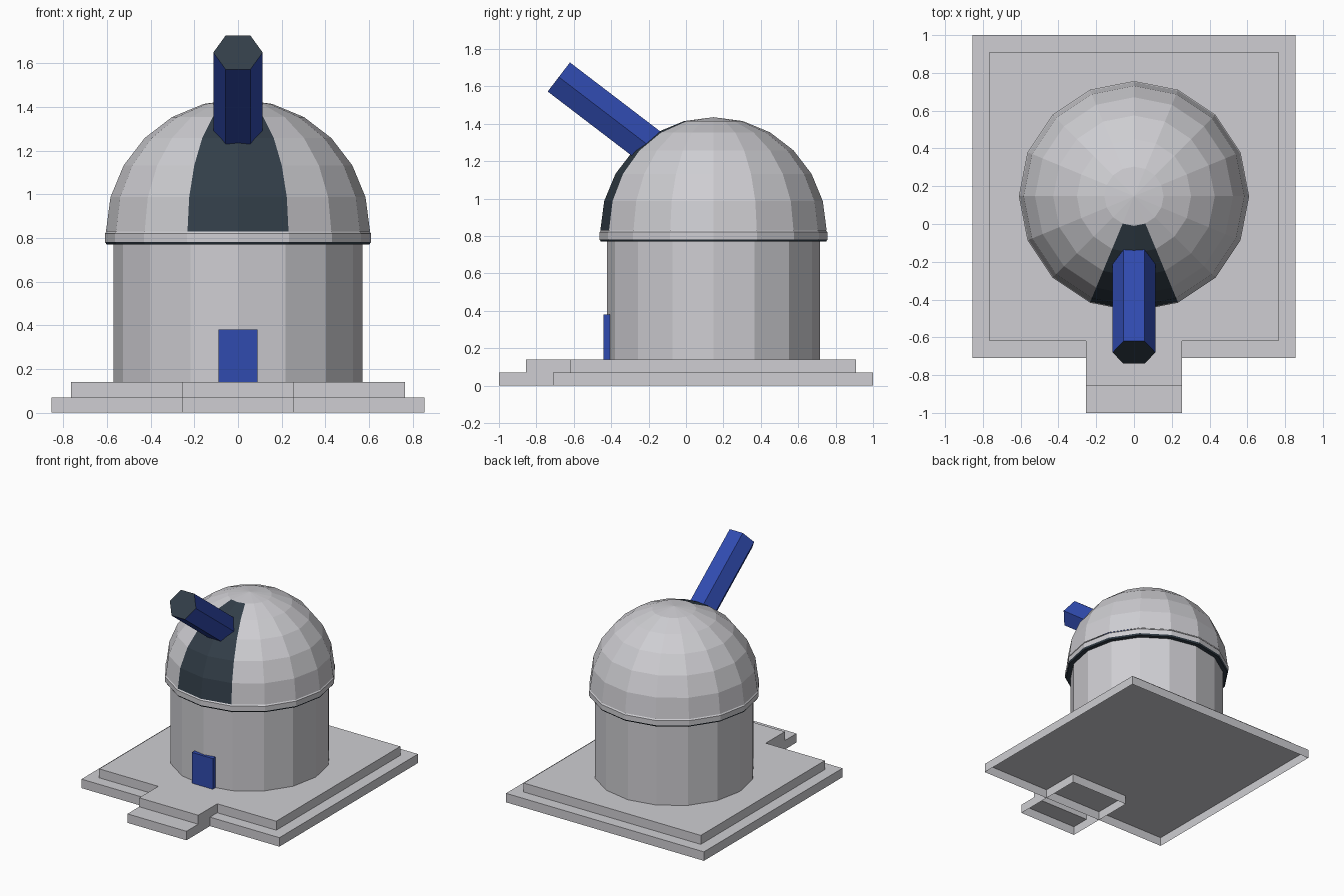
import bpy, bmesh, math
from mathutils import Vector, Matrix

if "Cube" in bpy.data.objects:
    bpy.data.objects.remove(bpy.data.objects["Cube"])

CY = 0.147      # centre of the round tower along y
SIDES = 16


def material(name, rgb):
    m = bpy.data.materials.new(name)
    m.diffuse_color = (*rgb, 1)
    m.use_nodes = True
    m.node_tree.nodes["Principled BSDF"].inputs["Base Color"].default_value = m.diffuse_color
    return m


GREY = material("pale_grey", (0.62, 0.615, 0.645))
BLUE = material("blue", (0.03, 0.07, 0.43))
SLATE = material("slate", (0.032, 0.048, 0.065))


def finish(name, bm, mats):
    bmesh.ops.recalc_face_normals(bm, faces=bm.faces)
    me = bpy.data.meshes.new(name)
    bm.to_mesh(me)
    bm.free()
    for m in mats:
        me.materials.append(m)
    ob = bpy.data.objects.new(name, me)
    bpy.context.collection.objects.link(ob)
    return ob


def box(name, x, y0, y1, z0, z1, mat, open_bottom=False):
    bm = bmesh.new()
    bmesh.ops.create_cube(bm, size=1)
    for v in bm.verts:
        v.co = (v.co.x * 2 * x, y1 if v.co.y > 0 else y0, z1 if v.co.z > 0 else z0)
    bmesh.ops.recalc_face_normals(bm, faces=bm.faces)
    if open_bottom:
        low = [f for f in bm.faces if f.normal.z < -0.9]
        bmesh.ops.delete(bm, geom=low, context='FACES')
    return finish(name, bm, [mat])


def lathe(name, profile, mats, rule=None):
    """Revolve (radius, z) points around the tower axis."""
    bm = bmesh.new()
    vs = [bm.verts.new((r, 0, z)) for r, z in profile]
    es = [bm.edges.new(p) for p in zip(vs, vs[1:])]
    bmesh.ops.spin(bm, geom=vs + es, cent=(0, 0, 0), axis=(0, 0, 1),
                   angle=2 * math.pi, steps=SIDES, use_duplicate=False)
    bmesh.ops.remove_doubles(bm, verts=bm.verts, dist=1e-4)
    if rule:
        for f in bm.faces:
            f.material_index = rule(f.calc_center_median())
    bmesh.ops.translate(bm, verts=bm.verts, vec=(0, CY, 0))
    return finish(name, bm, mats)


# Two stacked terrace slabs
box("lower_slab", 0.855, -0.71, 1.0, 0, 0.07, GREY, open_bottom=True)
box("upper_slab", 0.765, -0.62, 0.91, 0.07, 0.14, GREY)

# Hollow entrance steps extruded from a stair profile
bm = bmesh.new()
stair = [(-1.0, 0), (-1.0, 0.07), (-0.855, 0.07), (-0.855, 0.14), (-0.4, 0.14), (-0.4, 0)]
face = bm.faces.new([bm.verts.new((-0.255, y, z)) for y, z in stair])
ext = bmesh.ops.extrude_face_region(bm, geom=[face], use_keep_orig=True)
bmesh.ops.translate(bm, vec=(0.51, 0, 0),
                    verts=[g for g in ext["geom"] if isinstance(g, bmesh.types.BMVert)])
bmesh.ops.delete(bm, context='FACES',
                 geom=[f for f in bm.faces if all(v.co.z < 0.001 for v in f.verts)])
finish("entrance_steps", bm, [GREY])

# Round tower wall and door
lathe("tower_wall", [(0.57, 0.14), (0.57, 0.80)], [GREY])
box("door", 0.09, -0.44, -0.40, 0.14, 0.38, BLUE)

# Dome collar with a dark underside
lathe("dome_collar",
      [(0.55, 0.77), (0.602, 0.77), (0.61, 0.782), (0.61, 0.82), (0.60, 0.831), (0.55, 0.831)],
      [GREY, SLATE], lambda c: int(c.z < 0.78))

# Dome; the two front columns below the cap form the dark slit
R = 0.605
arc = [(R * math.cos(math.radians(a)), 0.83 + R * math.sin(math.radians(a)))
       for a in range(0, 90, 15)] + [(0, 0.83 + R)]
lathe("dome", arc, [GREY, SLATE],
      lambda c: int(c.z < 1.41 and c.y < 0 and abs(math.atan2(c.x, -c.y)) < math.radians(22)))

# Hexagonal telescope tube with a dark open end
bm = bmesh.new()
bmesh.ops.create_cone(bm, cap_ends=True, segments=6, radius1=0.113, radius2=0.113, depth=0.64)
bmesh.ops.recalc_face_normals(bm, faces=bm.faces)
for f in bm.faces:
    f.material_index = int(f.normal.z > 0.9)
# put hexagon corners at the left and right
widest = max(abs(v.co.x) for v in bm.verts)
if widest < 0.11:
    bmesh.ops.rotate(bm, verts=bm.verts, cent=(0, 0, 0), matrix=Matrix.Rotation(math.pi / 6, 3, 'Z'))
axis = Vector((0, -0.795, 0.607)).normalized()
tilt = Matrix.Rotation(math.atan2(-axis.y, axis.z), 3, 'X')
bmesh.ops.rotate(bm, verts=bm.verts, cent=(0, 0, 0), matrix=tilt)
bmesh.ops.translate(bm, verts=bm.verts, vec=Vector((0, -0.68, 1.65)) - axis * 0.32)
finish("telescope_tube", bm, [BLUE, SLATE])
